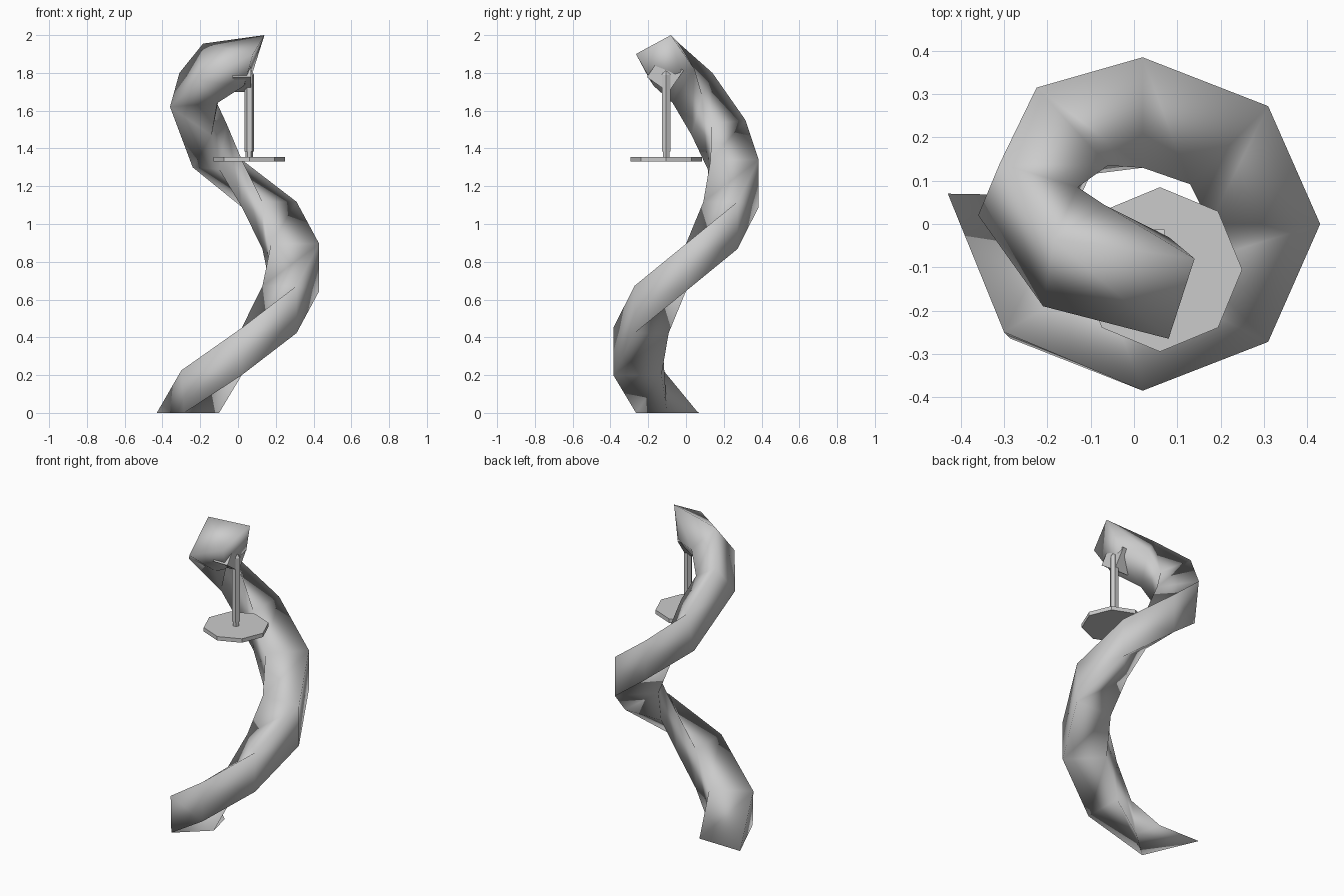
import bpy, bmesh, math
from mathutils import Vector, Matrix

if "Cube" in bpy.data.objects:
    bpy.data.objects.remove(bpy.data.objects["Cube"])

def make(name, verts, faces, smooth=False):
    me = bpy.data.meshes.new(name)
    me.from_pydata(verts, [], faces)
    bm = bmesh.new()
    bm.from_mesh(me)
    bmesh.ops.recalc_face_normals(bm, faces=bm.faces)
    bm.to_mesh(me)
    bm.free()
    for p in me.polygons:
        p.use_smooth = smooth
    ob = bpy.data.objects.new(name, me)
    bpy.context.collection.objects.link(ob)
    return ob

# spiral post: rings ordered outer top, outer low, inner low, inner top
rings = [
    [(-.43, .07, 0), (-.285, -.265, 0), (-.10, -.10, 0), (-.14, .065, 0)],
    [(-.30, -.25, .225), (-.285, -.265, 0), (-.10, -.10, 0), (-.08, -.12, .225)],
]
for k in range(5):
    a = math.radians(270 + 45 * k)
    zc = .325 + .2225 * k
    cx = .02 + .025 * max(0, math.cos(a))
    rings.append([(cx + r * math.cos(a), r * math.sin(a), zc + dz)
                  for r, dz in ((.385, .125), (.385, -.125), (.13, -.125), (.13, .125))])
# the top turns square to its path and ends in a tilted face
rings += [
    [(-.225, .315, 1.55), (-.24, .26, 1.30), (-.10, .115, 1.29), (-.06, .135, 1.53)],
    [(-.31, .14, 1.80), (-.36, .02, 1.62), (-.14, .03, 1.47), (-.13, .085, 1.68)],
    [(-.185, -.035, 1.955), (-.21, -.19, 1.76), (-.11, -.07, 1.64), (-.07, .045, 1.82)],
    [(.14, -.08, 2.0), (.08, -.265, 1.90), (.03, -.17, 1.73), (.08, -.03, 1.81)],
]
verts = [v for r in rings for v in r]
faces = [(0, 1, 2, 3)]
for i in range(len(rings) - 1):
    for j in range(4):
        k = (j + 1) % 4
        a, b = i * 4, i * 4 + 4
        if i == 0 and j == 1:      # flat foot, already covered by the base face
            continue
        if i == 0 and j in (0, 2):  # foot sides are triangles
            faces.append((0, 1, 4) if j == 0 else (2, 3, 7))
        elif i == 0:
            faces.append((3, 0, 4, 7))
        else:
            faces.append((a + j, a + k, b + k, b + j))
n = len(verts)
faces.append((n - 4, n - 3, n - 2, n - 1))
# second ring shares the foot corners of the first
faces = [tuple({5: 1, 6: 2}.get(v, v) for v in f) for f in faces]
post = make("spiral_post", verts, faces, True)
bm = bmesh.new()
bm.from_mesh(post.data)
bmesh.ops.delete(bm, geom=[v for v in bm.verts if not v.link_faces], context='VERTS')
bm.to_mesh(post.data)
bm.free()

def prism(name, n, r, z0, z1, tip=None):
    v = [(.06 + r * math.cos(2 * math.pi * i / n), -.105 + r * math.sin(2 * math.pi * i / n), z)
         for z in (z0, z1) for i in range(n)]
    f = [tuple(range(n))] + [(i, (i + 1) % n, n + (i + 1) % n, n + i) for i in range(n)]
    if tip:
        v.append((.05, -.11, tip))
        f += [(n + i, n + (i + 1) % n, 2 * n) for i in range(n)]
    else:
        f.append(tuple(range(n, 2 * n)))
    return make(name, v, f)

# hanging lamp: disc, narrow stem, rod with pointed top
prism("hanging_disc", 8, .19, 1.33, 1.355)
prism("rod_stem", 6, .02, 1.35, 1.40)
prism("hanging_rod", 6, .026, 1.385, 1.79, 1.84)

# tilted block where the rod joins the post
rot = Matrix.Rotation(math.radians(-35), 3, 'X')
c = Vector((.02, -.11, 1.795))
bv = [c + rot @ Vector((x * .05, y * .07, z * .07)) for x in (-1, 1) for y in (-1, 1) for z in (-1, 1)]
make("rod_mount", bv, [(0, 1, 3, 2), (4, 5, 7, 6), (0, 1, 5, 4), (2, 3, 7, 6), (0, 2, 6, 4), (1, 3, 7, 5)])
